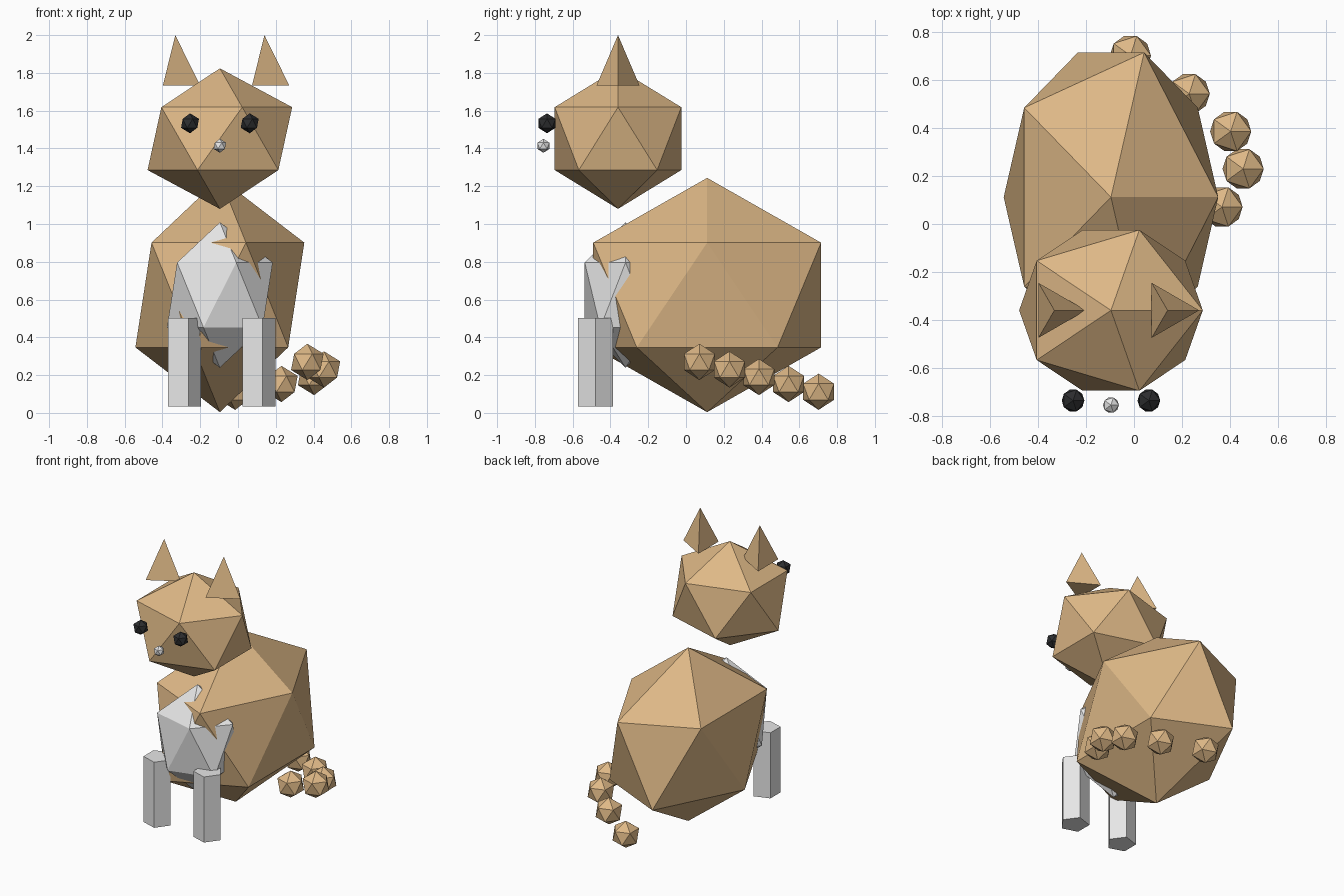
import bpy, bmesh, math

if "Cube" in bpy.data.objects:
    bpy.data.objects.remove(bpy.data.objects["Cube"], do_unlink=True)


def material(name, rgb):
    m = bpy.data.materials.new(name)
    m.use_nodes = True
    m.diffuse_color = (*rgb, 1)
    m.node_tree.nodes["Principled BSDF"].inputs["Base Color"].default_value = (*rgb, 1)
    return m


TAN = material("tan fur", (0.73, 0.48, 0.24))
WHITE = material("white fur", (0.8, 0.8, 0.8))
BLACK = material("black eyes", (0.025, 0.026, 0.028))
MID = -0.096  # x of the body's own centre line


def finish(name, bm, mat, location):
    bmesh.ops.recalc_face_normals(bm, faces=bm.faces)
    mesh = bpy.data.meshes.new(name)
    bm.to_mesh(mesh)
    bm.free()
    mesh.materials.append(mat)
    obj = bpy.data.objects.new(name, mesh)
    obj.location = location
    bpy.context.collection.objects.link(obj)
    return obj


def gem(name, location, radii, mat):
    """Twenty-sided ball stretched to the given radii."""
    bm = bmesh.new()
    bmesh.ops.create_icosphere(bm, subdivisions=1, radius=1)
    bmesh.ops.scale(bm, vec=radii, verts=bm.verts)
    return finish(name, bm, mat, location)


def prism(name, location, sides, radius, height, mat, pointed=False):
    """Upright prism or pyramid with one corner towards +x."""
    bm = bmesh.new()
    ring = []
    for i in range(sides):
        a = math.tau * i / sides
        ring.append(bm.verts.new((radius * math.cos(a), radius * math.sin(a), 0)))
    base = bm.faces.new(ring)
    if pointed:
        tip = bm.verts.new((0, 0, height))
        for i in range(sides):
            bm.faces.new((ring[i], ring[(i + 1) % sides], tip))
    else:
        out = bmesh.ops.extrude_face_region(bm, geom=[base], use_keep_orig=True)
        top = [v for v in out["geom"] if isinstance(v, bmesh.types.BMVert)]
        bmesh.ops.translate(bm, vec=(0, 0, height), verts=top)
    return finish(name, bm, mat, location)


# Body, chest and head
gem("body", (MID, 0.112, 0.624), (0.5, 0.709, 0.62), TAN)
gem("chest", (MID, -0.32, 0.624), (0.313, 0.254, 0.385), WHITE)
gem("head", (MID, -0.36, 1.452), (0.428, 0.394, 0.372), TAN)
gem("nose", (MID, -0.755, 1.414), (0.037,) * 3, WHITE)

# Paired parts
for side, s in (("left", 1), ("right", -1)):
    gem(side + "_eye", (MID + s * 0.158, -0.736, 1.533), (0.053,) * 3, BLACK)
    prism(side + "_ear", (MID + s * 0.236, -0.36, 1.732), 3, 0.132, 0.268, TAN, True)
    prism(side + "_front_leg", (MID + s * 0.197, -0.48, 0.034), 5, 0.097, 0.469, WHITE)

# Tail beads curling round the left side
beads = [(0.367, 0.071, 0.27), (0.455, 0.23, 0.23), (0.403, 0.386, 0.19),
         (0.23, 0.543, 0.153), (-0.015, 0.702, 0.112)]
for i, place in enumerate(beads, 1):
    gem(f"tail_bead_{i}", place, (0.096,) * 3, TAN)
